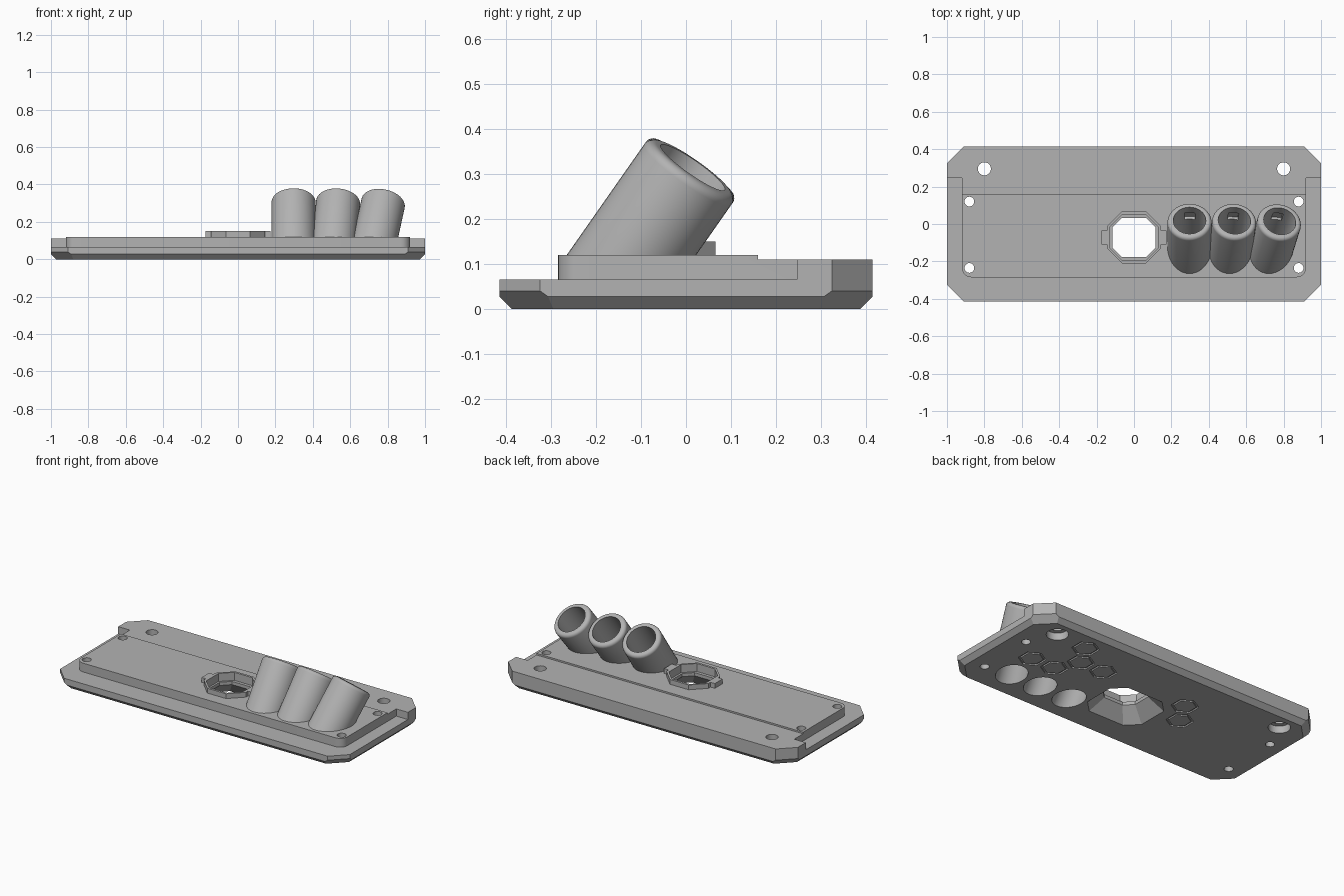
import bpy, bmesh
from math import sin, cos, pi, radians
from mathutils import Vector, Matrix

if "Cube" in bpy.data.objects:
    bpy.data.objects.remove(bpy.data.objects["Cube"])

grey = bpy.data.materials.new("plain_grey")
grey.use_nodes = True
grey.diffuse_color = (0.45, 0.45, 0.45, 1)
grey.node_tree.nodes["Principled BSDF"].inputs["Base Color"].default_value = (0.45, 0.45, 0.45, 1)


def finish(name, bm):
    bmesh.ops.recalc_face_normals(bm, faces=bm.faces)
    mesh = bpy.data.meshes.new(name)
    bm.to_mesh(mesh)
    bm.free()
    mesh.materials.append(grey)
    obj = bpy.data.objects.new(name, mesh)
    bpy.context.collection.objects.link(obj)
    return obj


def loft(rings):
    """Closed solid through a list of equal-length point rings."""
    bm = bmesh.new()
    loops = [[bm.verts.new(p) for p in ring] for ring in rings]
    for a, b in zip(loops, loops[1:]):
        for i in range(len(a)):
            j = (i + 1) % len(a)
            bm.faces.new((a[i], a[j], b[j], b[i]))
    bm.faces.new(loops[0])
    bm.faces.new(loops[-1])
    bmesh.ops.recalc_face_normals(bm, faces=bm.faces)
    return bm


def prism(outline, z0, z1):
    return loft([[(x, y, z) for x, y in outline] for z in (z0, z1)])


def circle(r, n=32, cx=0, cy=0, start=0):
    return [(cx + r * cos(start + 2 * pi * i / n), cy + r * sin(start + 2 * pi * i / n))
            for i in range(n)]


def rect(x0, x1, y0, y1):
    return [(x0, y0), (x1, y0), (x1, y1), (x0, y1)]


def octagon(hx, hy, c, cy=-0.072):
    quarter = [(hx, hy - c), (hx - c, hy)]
    pts = quarter + [(-x, y) for x, y in quarter[::-1]]
    pts += [(-x, -y) for x, y in pts]
    return [(x, y + cy) for x, y in pts]


def slice_off(bm, point, normal):
    """Remove everything beyond a plane and cap the cut."""
    geom = bm.verts[:] + bm.edges[:] + bm.faces[:]
    res = bmesh.ops.bisect_plane(bm, geom=geom, plane_co=point, plane_no=normal,
                                 clear_outer=True)
    edges = [e for e in res["geom_cut"] if isinstance(e, bmesh.types.BMEdge)]
    bmesh.ops.contextual_create(bm, geom=edges)


def boolean(obj, bm, operation="DIFFERENCE"):
    tool = finish("cutter", bm)
    tool.hide_render = True
    mod = obj.modifiers.new("cut", "BOOLEAN")
    mod.operation, mod.object, mod.solver = operation, tool, "EXACT"
    bpy.context.view_layer.objects.active = obj
    bpy.ops.object.modifier_apply(modifier=mod.name)
    bpy.data.objects.remove(tool)


# Base plate: slab with clipped corners and chamfered underside
bm = prism(rect(-1, 1, -0.415, 0.415), 0, 0.12)
for sx in (-1, 1):
    for sy in (-1, 1):
        corner = (sx * 0.955, sy * 0.37, 0.04)
        slice_off(bm, corner, (sx, sy, 0))
        slice_off(bm, corner, (sx, sy, -1.414))
for s in (-1, 1):
    slice_off(bm, (s, 0, 0.027), (s, 0, -1))
    slice_off(bm, (0, s * 0.415, 0.027), (0, s, -1))
plate = finish("base_plate", bm)

# Low ledge around the front and sides, with rounded deck corners
arc = [(0.87 + 0.05 * sin(radians(a)), -0.235 - 0.05 * cos(radians(a))) for a in range(0, 91, 15)]
deck_side = arc + [(0.92, 0.247), (1.1, 0.247), (1.1, -0.6)]
ledge = deck_side + [(-x, y) for x, y in deck_side[::-1]]
boolean(plate, prism(ledge, 0.065, 0.2))
# Slightly lower strip along the back
boolean(plate, prism(rect(-1.1, 1.1, 0.16, 0.6), 0.11, 0.2))

# Screw holes, the rear pair counterbored from below
for s in (-1, 1):
    for y in (0.12, -0.235):
        boolean(plate, prism(circle(0.026, 24, s * 0.88, y), -0.1, 0.3))
    boolean(plate, prism(circle(0.035, 24, s * 0.8, 0.295), -0.1, 0.3))
    boolean(plate, prism(circle(0.062, 32, s * 0.8, 0.295), -0.1, 0.045))

# Flared eight-sided window
window = [(-0.01, octagon(0.205, 0.175, 0.075)), (0.08, octagon(0.115, 0.105, 0.05)),
          (0.1, octagon(0.115, 0.105, 0.05)), (0.1001, octagon(0.127, 0.124, 0.065)),
          (0.2, octagon(0.127, 0.124, 0.065))]
boolean(plate, loft([[(x, y, z) for x, y in ring] for z, ring in window]))

# Engraved hexagon outlines on the underside
for hx, hy in [(0.735, 0), (0.575, 0), (0.5, 0.14), (0.34, 0.14), (0.58, 0.275),
               (-0.25, 0.14), (-0.33, 0)]:
    groove = prism(circle(0.078, 6, hx, hy, pi / 6), -0.02, 0.008)
    core = finish("core", groove)
    boolean(core, prism(circle(0.064, 6, hx, hy, pi / 6), -0.1, 0.1))
    ring = bmesh.new()
    ring.from_mesh(core.data)
    bpy.data.objects.remove(core)
    boolean(plate, ring)

# Raised window collar with a tab on each side
collar = finish("window_collar", prism(octagon(0.145, 0.138, 0.08), 0.105, 0.15))
boolean(collar, prism(rect(-0.175, 0.175, -0.11, -0.035), 0.106, 0.1498), "UNION")
boolean(collar, prism(octagon(0.127, 0.124, 0.065), 0, 0.3))

# Three leaning tubes, fanned out sideways
parts = [plate, collar]
length, radius, bore, rim = 0.39, 0.118, 0.087, 0.02
rim_arc = [(radius - rim + rim * cos(radians(a)), length - rim + rim * sin(radians(a)))
           for a in range(0, 91, 15)]
for name, x_foot, fan in [("inner", 0.297, 0.0), ("middle", 0.505, 0.1), ("outer", 0.71, 0.22)]:
    axis = Vector((fan, 0.7, 1)).normalized()
    side = axis.cross(Vector((0, 0, -1))).normalized()
    side = Vector((1, 0, 0)) - axis * axis.x
    side.normalize()
    back = axis.cross(side)
    frame = Matrix((side, back, axis)).transposed().to_4x4()
    frame.translation = (x_foot, -0.205, 0)

    def placed(shape):
        shape.transform(frame)
        return shape

    bm = placed(loft([[(x, y, z) for x, y in circle(r, 40)]
                      for r, z in [(radius, -0.1)] + rim_arc]))
    slice_off(bm, (0, 0, 0.112), (0, 0, -1))
    tube = finish(name + "_tube", bm)
    boolean(tube, placed(prism(circle(bore, 40), -0.2, 0.6)))
    # Small catch recess in the back wall of the bore
    boolean(tube, placed(prism(rect(-0.028, 0.028, 0.06, 0.102), 0.28, 0.34)))
    boolean(plate, placed(prism(circle(bore, 40), -0.2, 0.6)))
    parts.append(tube)

# Smooth round walls, crisp edges
for obj in parts:
    bpy.ops.object.select_all(action="DESELECT")
    obj.select_set(True)
    bpy.context.view_layer.objects.active = obj
    bpy.ops.object.shade_smooth_by_angle(angle=radians(25))
